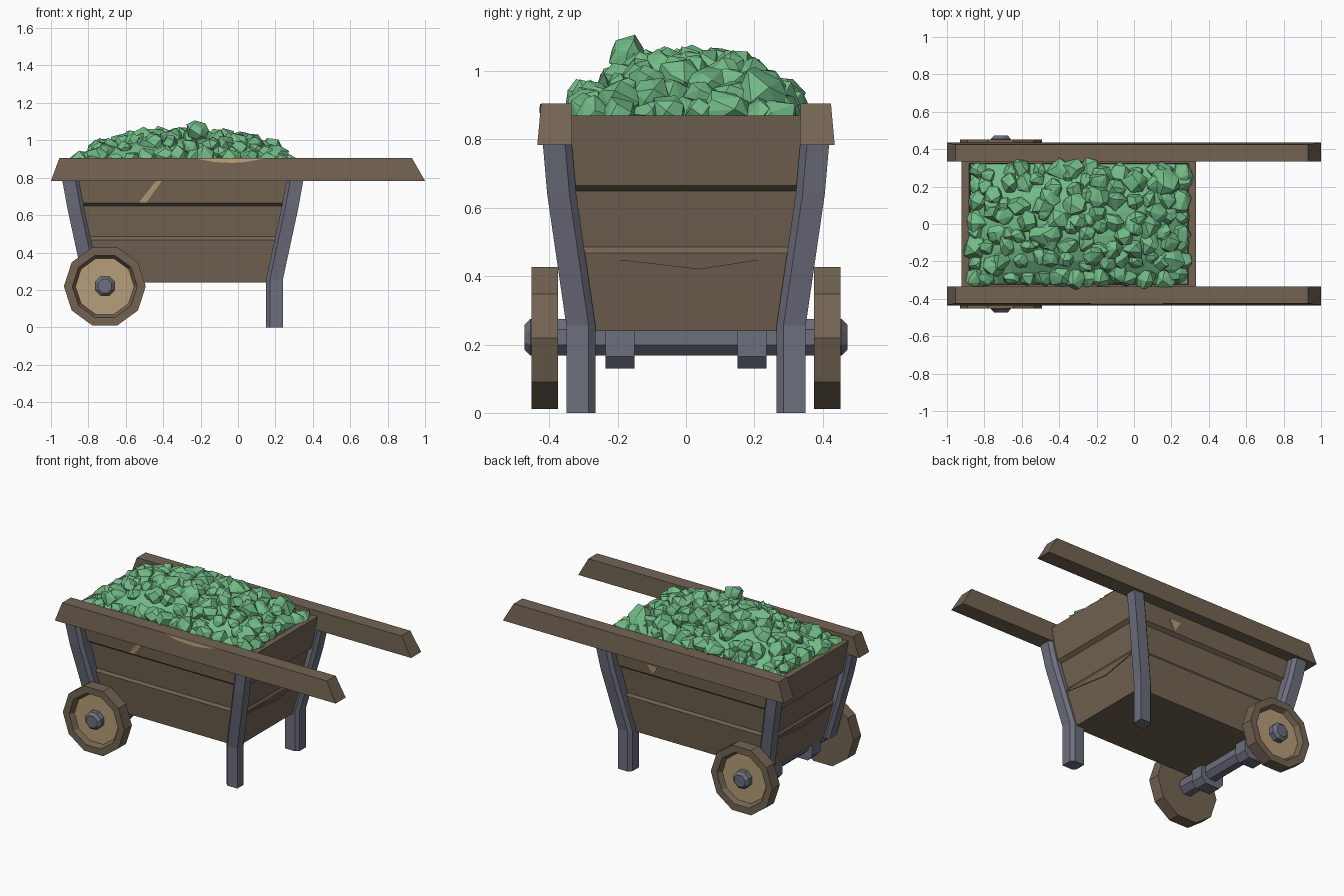
import bpy, bmesh, math, random
from mathutils import Vector

if "Cube" in bpy.data.objects:
    bpy.data.objects.remove(bpy.data.objects["Cube"])
random.seed(7)


def material(name, rgb):
    m = bpy.data.materials.new(name)
    lin = [((c / 255 + 0.055) / 1.055) ** 2.4 for c in rgb]
    m.diffuse_color = (*lin, 1)
    m.use_nodes = True
    m.node_tree.nodes["Principled BSDF"].inputs["Base Color"].default_value = m.diffuse_color
    return m


WOOD = material("brown_wood", (115, 100, 83))
TAN = material("bare_wood", (182, 157, 120))
IRON = material("grey_iron", (108, 110, 124))
ROCK = material("green_rock", (114, 187, 135))
CX = -0.295          # middle of the tub in x


def finish(name, bm, *mats):
    bmesh.ops.recalc_face_normals(bm, faces=bm.faces)
    me = bpy.data.meshes.new(name)
    bm.to_mesh(me)
    bm.free()
    for m in mats:
        me.materials.append(m)
    ob = bpy.data.objects.new(name, me)
    bpy.context.collection.objects.link(ob)
    return ob


def loft(name, rings, mat):
    """Skin closed rings of points and cap both ends."""
    bm = bmesh.new()
    vs = [[bm.verts.new(p) for p in r] for r in rings]
    n = len(vs[0])
    for a, b in zip(vs, vs[1:]):
        for i in range(n):
            bm.faces.new((a[i], a[(i + 1) % n], b[(i + 1) % n], b[i]))
    bm.faces.new(vs[0])
    bm.faces.new(vs[-1])
    return finish(name, bm, mat)


def turned(profile, sides, x, z, phase=0.0):
    """Rings around a y axis from (radius, y) pairs."""
    return [[(x + r * math.cos(phase + 2 * math.pi * i / sides), y,
              z + r * math.sin(phase + 2 * math.pi * i / sides))
             for i in range(sides)] for r, y in profile]


def half(z):
    """Outer half sizes of the tub at height z."""
    t = (z - 0.24) / 0.63
    return 0.50 + 0.123 * t, 0.292 + 0.068 * t


# Tub: three courses of boards, each an open tapered ring
def course(name, levels, wall, floor=False):
    bm = bmesh.new()

    def ring(z, off):
        hx, hy = half(z)
        return [bm.verts.new((CX + sx * (hx + off), sy * (hy + off), z))
                for sx, sy in ((-1, -1), (1, -1), (1, 1), (-1, 1))]
    outer = [ring(z, o) for z, o in levels]
    inner = [ring(levels[-1][0], levels[-1][1] - wall), ring(levels[0][0], levels[0][1] - wall)]
    seq = outer + inner
    pairs = list(zip(seq, seq[1:]))
    if floor:
        bm.faces.new(outer[0])
        bm.faces.new(inner[1])
    else:
        pairs.append((seq[-1], seq[0]))
    for a, b in pairs:
        for i in range(4):
            j = (i + 1) % 4
            bm.faces.new((a[i], a[j], b[j], b[i]))
    finish(name, bm, WOOD)


course("lower_boards", [(0.24, 0), (0.468, 0.004), (0.485, -0.008)], 0.04, True)
course("middle_boards", [(0.483, -0.008), (0.65, -0.01)], 0.04)
course("upper_boards", [(0.649, -0.01), (0.665, 0.01), (0.87, 0.004)], 0.04)

# Handle rails
for s, side in ((-1, "front"), (1, "back")):
    rings = []
    for x0, x1 in ((-1.0, -0.955), (1.0, 0.93)):
        rings.append([(x0, s * 0.333, 0.783), (x0, s * 0.435, 0.783),
                      (x1, s * 0.424, 0.905), (x1, s * 0.335, 0.905)])
    loft(side + "_rail", rings, WOOD)

# Corner posts; the two at the handle end reach the ground
SECTION = [(0, 0), (0.07, 0), (0.09, 0.02), (0.09, 0.085), (0.02, 0.085), (0, 0.065)]
for sx, xn in ((-1, "wheel"), (1, "handle")):
    for sy, yn in ((-1, "front"), (1, "back")):
        foot = 0.0 if sx > 0 else 0.24
        path = [(0.445, 0.265, foot), (0.445, 0.265, 0.255),
                (0.528, 0.321, 0.64), (0.557, 0.335, 0.80)]
        loft(f"{xn}_{yn}_leg", [[(CX + sx * (ix + a), sy * (iy + b), z) for a, b in SECTION]
                                for ix, iy, z in path], IRON)

# Wheels with recessed bare-wood disc on the outside
WX, WZ = -0.712, 0.219
for s, side in ((-1, "front"), (1, "back")):
    prof = [(0.219, 0.375), (0.219, 0.452), (0.174, 0.452), (0.157, 0.422)]
    w = loft(side + "_wheel", turned([(r, s * y) for r, y in prof], 10, WX, WZ), WOOD)
    w.data.materials.append(TAN)
    for p in w.data.polygons:
        if len(p.vertices) == 10 and abs(p.center.y) > 0.4:
            p.material_index = 1

# Axle with bevelled ends, and its two brackets
axle = [(0.04, -0.472), (0.058, -0.455), (0.058, 0.455), (0.04, 0.472)]
loft("axle", turned(axle, 8, WX, WZ + 0.002, math.pi / 8), IRON)
for s, side in ((-1, "front"), (1, "back")):
    shape = [(-0.08, 0.26), (-0.08, 0.165), (-0.05, 0.13), (0.05, 0.13), (0.08, 0.165), (0.08, 0.26)]
    loft(side + "_axle_bracket", [[(WX + x, s * y, z) for x, z in shape] for y in (0.15, 0.235)], IRON)


# Chips and cracks as thin plates
def plate(name, pts, push, mat):
    d = Vector(push)
    loft(name, [pts, [tuple(Vector(p) + d) for p in pts]], mat)


rail_chip = [(-0.23, 0.904), (-0.13, 0.884), (-0.03, 0.879), (0.04, 0.884), (0.155, 0.904)]
plate("rail_chip", [(x, -0.424 - 0.09 * (0.905 - z), z) for x, z in rail_chip], (0, -0.003, 0), TAN)
crack = [(-0.405, 0.785), (-0.44, 0.78), (-0.53, 0.668), (-0.49, 0.668)]
plate("front_board_chip", [(x, -half(z)[1] - 0.006, z) for x, z in crack], (0, -0.006, 0), TAN)
chip = [(-0.05, 0.735), (0.03, 0.735), (-0.01, 0.672)]
plate("back_board_chip", [(x, half(z)[1] + 0.006, z) for x, z in chip], (0, 0.006, 0), TAN)
split = [(-0.27, 0.468), (0.04, 0.44), (0.25, 0.468), (0.285, 0.458), (0.04, 0.42), (-0.29, 0.458)]
for s, side in ((-1, "wheel"), (1, "handle")):
    plate(side + "_end_split", [(CX + s * (half(z)[0] + 0.002), y, z) for y, z in split],
          (s * 0.006, 0, 0), WOOD)


# Rock heap: a mound with many faceted stones on it
def height(u, v):
    return 0.865 + 0.163 * (1 - abs(u) ** 3) * (1 - abs(v) ** 3)


HX, HY = 0.58, 0.325
bm = bmesh.new()
bmesh.ops.create_grid(bm, x_segments=16, y_segments=10, size=1)
for v in bm.verts:
    u, w = v.co.x, v.co.y
    v.co = (CX + u * HX, w * HY, height(u, w) - 0.01)
finish("rock_mound", bm, ROCK)


def stone(bm, c, r):
    """Convex hull of evenly spread, jittered points on a slightly squashed sphere."""
    vs, n = [], 16
    turn = random.uniform(0, 6.28)
    squash = Vector([random.uniform(0.85, 1.15), random.uniform(0.85, 1.15), 0.95])
    for k in range(n):
        z = 1 - 2 * (k + 0.5) / n
        a = turn + k * 2.4
        d = Vector((math.cos(a) * math.sqrt(1 - z * z), math.sin(a) * math.sqrt(1 - z * z), z))
        d += Vector([random.uniform(-0.2, 0.2) for _ in range(3)])
        vs.append(bm.verts.new(Vector(c) + d * squash * r))
    res = bmesh.ops.convex_hull(bm, input=vs)
    loose = [g for g in res["geom_interior"] if isinstance(g, bmesh.types.BMVert)]
    if loose:
        bmesh.ops.delete(bm, geom=loose, context='VERTS')


bm = bmesh.new()
NX, NY = 14, 8
for i in range(NX):
    for j in range(NY):
        u = -0.95 + 1.9 * (i + random.uniform(-0.4, 0.4)) / (NX - 1)
        v = -0.88 + 1.76 * (j + random.uniform(-0.4, 0.4)) / (NY - 1)
        u, v = max(-0.95, min(0.95, u)), max(-0.88, min(0.88, v))
        r = random.uniform(0.038, 0.068)
        stone(bm, (CX + u * HX, v * HY, height(u, v) - 0.012), r)
for c, r in (((-0.22, -0.17, 1.045), 0.058), ((0.17, 0.22, 0.93), 0.085), ((-0.33, 0.29, 0.93), 0.06),
             ((0.2, -0.2, 0.91), 0.07), ((-0.75, 0.15, 0.94), 0.065)):
    stone(bm, c, r)
finish("rocks", bm, ROCK)
